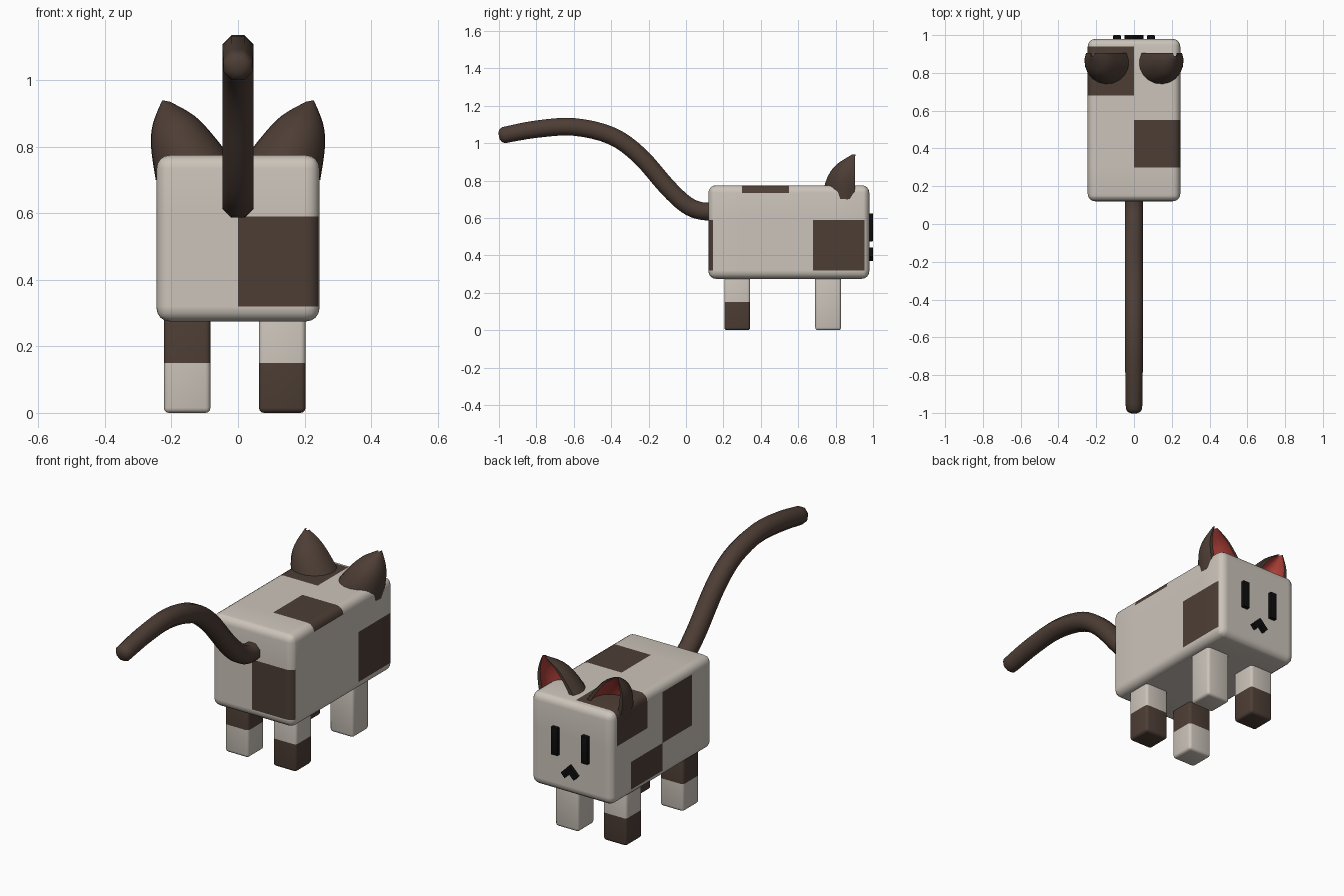
import bpy, bmesh, math
from mathutils import Vector, Matrix

if "Cube" in bpy.data.objects:
    bpy.data.objects.remove(bpy.data.objects["Cube"])


def material(name, rgb):
    m = bpy.data.materials.new(name)
    m.diffuse_color = (*rgb, 1)
    m.use_nodes = True
    m.node_tree.nodes["Principled BSDF"].inputs["Base Color"].default_value = m.diffuse_color
    return m


WHITE = material("cream", (0.60, 0.55, 0.49))
BROWN = material("brown", (0.075, 0.048, 0.036))
RED = material("ear_red", (0.42, 0.05, 0.04))
BLACK = material("black", (0.004, 0.004, 0.004))


def finish(bm, name, mats, angle=40):
    bmesh.ops.recalc_face_normals(bm, faces=bm.faces[:])
    me = bpy.data.meshes.new(name)
    bm.to_mesh(me)
    bm.free()
    for m in mats:
        me.materials.append(m)
    ob = bpy.data.objects.new(name, me)
    bpy.context.collection.objects.link(ob)
    bpy.ops.object.select_all(action='DESELECT')
    ob.select_set(True)
    bpy.context.view_layer.objects.active = ob
    bpy.ops.object.shade_smooth_by_angle(angle=math.radians(angle))
    return ob


def rounded_box(lo, hi, bevel, segments):
    lo, hi = Vector(lo), Vector(hi)
    bm = bmesh.new()
    bmesh.ops.create_cube(bm, size=1, matrix=Matrix.Translation((lo + hi) / 2)
                          @ Matrix.Diagonal((*(hi - lo), 1)))
    bmesh.ops.bevel(bm, geom=bm.edges[:], offset=bevel, segments=segments,
                    profile=0.5, affect='EDGES')
    return bm


def paint(bm, regions):
    """Cut the mesh along region borders, then colour the faces inside them."""
    for axis in range(3):
        for v in sorted({r[axis][k] for r in regions for k in (0, 1)}):
            if abs(v) < 5:
                n = Vector((0, 0, 0))
                n[axis] = 1
                bmesh.ops.bisect_plane(bm, geom=bm.verts[:] + bm.edges[:] + bm.faces[:],
                                       plane_co=n * v, plane_no=n, dist=1e-5)
    for f in bm.faces:
        c = f.calc_center_median()
        f.material_index = int(any(all(r[i][0] < c[i] < r[i][1] for i in range(3))
                                   for r in regions))


def spline(points, steps):
    """Catmull-Rom samples through tuples of any length."""
    p = [points[0]] + list(points) + [points[-1]]
    out = []
    for i in range(1, len(p) - 2):
        for s in range(steps):
            t = s / steps
            out.append([0.5 * (2 * b + (c - a) * t + (2 * a - 5 * b + 4 * c - d) * t**2
                               + (3 * b - a - 3 * c + d) * t**3)
                        for a, b, c, d in zip(*p[i - 1:i + 3])])
    return out + [list(points[-1])]


def loft(rings):
    bm = bmesh.new()
    vs = [[bm.verts.new(co) for co in r] for r in rings]
    n = len(rings[0])
    strips = []
    for a, b in zip(vs, vs[1:]):
        for i in range(n):
            j = (i + 1) % n
            strips.append((i, bm.faces.new((a[i], a[j], b[j], b[i]))))
    bm.faces.new(vs[0])
    bm.faces.new(vs[-1])
    return bm, strips


FAR = (-9, 9)

# Body with square coat patches
body = rounded_box((-0.245, 0.12, 0.275), (0.245, 0.98, 0.775), 0.04, 4)
paint(body, [((0, 9), (-9, 0.145), (0.32, 0.59)),
             ((0.2, 9), (0.68, 0.955), (0.32, 0.59)),
             ((0, 9), (0.30, 0.55), (0.735, 9)),
             ((-9, 0), (0.68, 0.94), (0.59, 9)),
             ((-9, -0.2), (0.30, 0.55), (0.46, 0.735)),
             ((-9, -0.2), (0.55, 0.82), (0.31, 0.46))])
finish(body, "body", [WHITE, BROWN])

# Legs: each has its own sock pattern
LOW, HIGH = [(FAR, FAR, (-9, 0.15))], [(FAR, FAR, (0.15, 9))]
for name, x, y, coat in (("tail_end_leg_left", -0.153, 0.274, HIGH),
                         ("tail_end_leg_right", 0.133, 0.274, LOW),
                         ("head_end_leg_left", -0.153, 0.76, LOW),
                         ("head_end_leg_right", 0.133, 0.76, [])):
    leg = rounded_box((x - 0.07, y - 0.069, 0), (x + 0.07, y + 0.069, 0.30), 0.015, 3)
    paint(leg, coat)
    finish(leg, name, [WHITE, BROWN])

# Tail: eight-sided tube (y, z, radius) with a blunt tip
path = spline([(0.17, 0.635, 0.051), (0.08, 0.638, 0.051), (0.0, 0.672, 0.051),
               (-0.1, 0.765, 0.051), (-0.25, 0.935, 0.051), (-0.4, 1.04, 0.051),
               (-0.6, 1.087, 0.051), (-0.8, 1.075, 0.05), (-0.975, 1.043, 0.047)], 4)
path += [[-0.99, 1.04, 0.038], [-1.0, 1.038, 0.02]]
rings = []
for i, (y, z, r) in enumerate(path):
    a, b = path[max(i - 1, 0)], path[min(i + 1, len(path) - 1)]
    d = Vector((0, b[0] - a[0], b[1] - a[1])).normalized()
    up = Vector((1, 0, 0)).cross(d)
    rings.append([Vector((0, y, z)) + Vector((1, 0, 0)) * r * math.cos(t) + up * r * math.sin(t)
                  for t in (math.pi * (k + 0.5) / 4 for k in range(8))])
finish(loft(rings)[0], "tail", [BROWN], 50)

# Ears: hollow D-shaped shells (inner edge x,z, outer edge x,z, depth)
edges = spline([(0.02, 0.765, 0.248, 0.70, 0.175), (0.07, 0.83, 0.262, 0.80, 0.15),
                (0.13, 0.893, 0.256, 0.87, 0.105), (0.205, 0.936, 0.228, 0.94, 0.02)], 4)
ARC = 13
angles = [math.radians(-25 + 230 * k / (ARC - 1)) for k in range(ARC)]
for side, name in ((-1, "left_ear"), (1, "right_ear")):
    rings = []
    for ix, iz, ox, oz, depth in edges:
        mid, half = Vector(((ix + ox) / 2, 0, (iz + oz) / 2)), Vector(((ox - ix) / 2, 0, (oz - iz) / 2))
        ring = []
        for w, dscale, seq in ((1, 1, angles), (0.78, 0.8, angles[::-1])):
            for t in seq:
                p = mid + half * w * math.cos(t)
                p.y = 0.905 - depth * dscale * (0.3 + 0.7 * math.sin(t))
                p.x *= side
                ring.append(p)
        rings.append(ring)
    ear, strips = loft(rings)
    for i, f in strips:
        f.material_index = int(ARC <= i < 2 * ARC - 1)
    finish(ear, name, [BROWN, RED], 45)

# Eyes
for side, name in ((-1, "left_eye"), (1, "right_eye")):
    eye = rounded_box((side * 0.09 - 0.02, 0.97, 0.475), (side * 0.09 + 0.02, 1.0, 0.625), 0.004, 2)
    finish(eye, name, [BLACK])

# Mouth: chevron pointing up
outline = [(0, 0.443), (0.049, 0.394), (0.027, 0.37), (0, 0.398), (-0.027, 0.37), (-0.049, 0.394)]
mouth, _ = loft([[(x, y, z) for x, z in outline] for y in (0.97, 1.0)])
finish(mouth, "mouth", [BLACK], 30)
